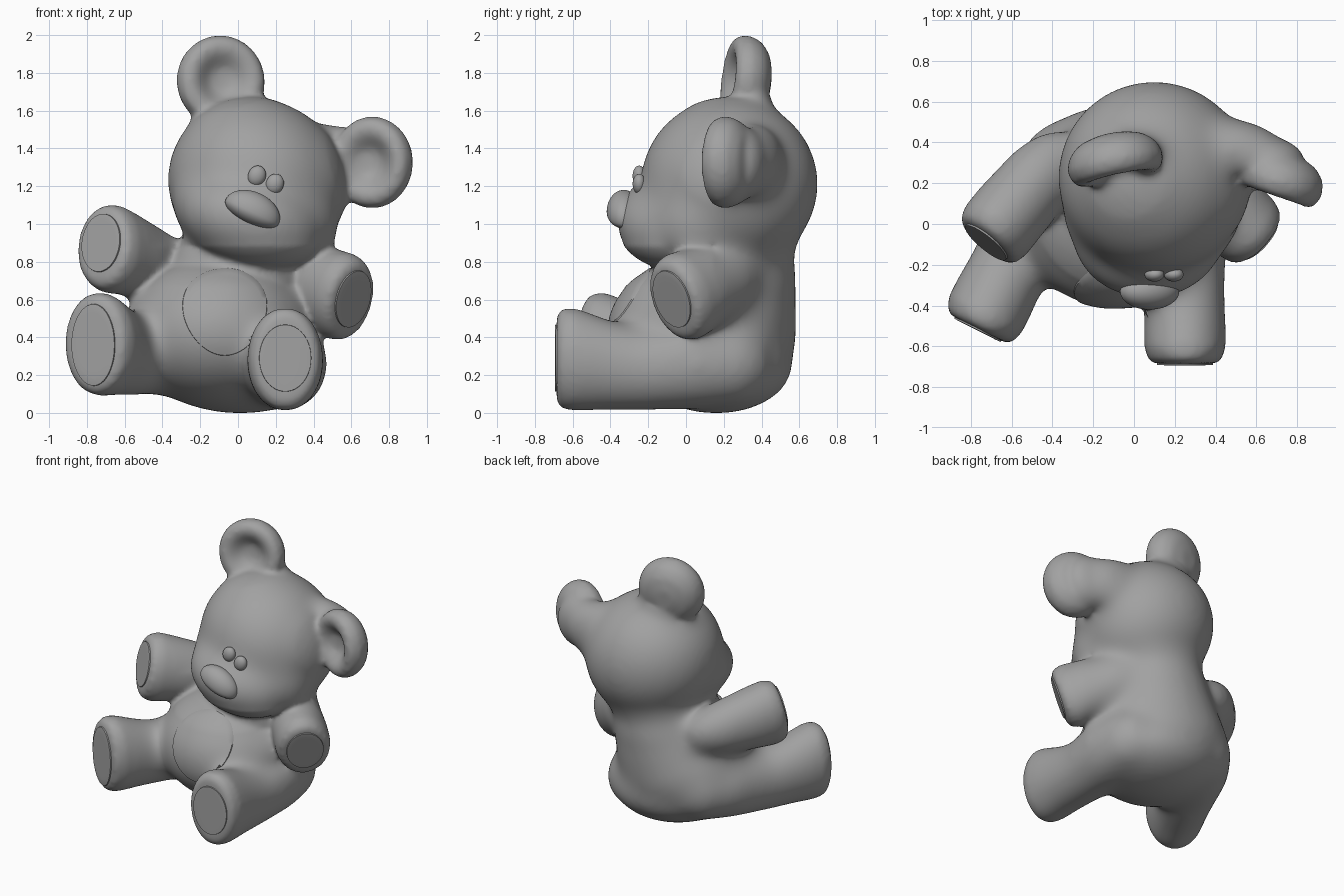
import bpy, bmesh
from math import sin, cos, pi, radians
from mathutils import Vector, Matrix
from mathutils.bvhtree import BVHTree

if "Cube" in bpy.data.objects:
    bpy.data.objects.remove(bpy.data.objects["Cube"])

Z = Vector((0, 0, 1))
GREY = bpy.data.materials.new("plush_grey")
GREY.diffuse_color = (.36, .36, .36, 1)
GREY.use_nodes = True
GREY.node_tree.nodes["Principled BSDF"].inputs["Base Color"].default_value = GREY.diffuse_color


def ball(bm, c, r, tilt=0):
    m = Matrix.Translation(c) @ Matrix.Rotation(radians(tilt), 4, 'Y') @ Matrix.Diagonal((*r, 1))
    return bmesh.ops.create_icosphere(bm, subdivisions=4, radius=1, matrix=m)['verts']


def frame(d, roll=0):
    d = Vector(d).normalized()
    s = d.cross(Z).normalized()
    u = s.cross(d)
    rot = Matrix.Rotation(radians(roll), 3, d)
    return d, rot @ s, rot @ u


def loft(bm, end, d, rings, sx=1, roll=0, seg=40):
    """Elliptic rings (distance behind end, half width, half height, lift)."""
    d, s, u = frame(d, roll)
    loops = []
    for dist, a, b, lift in rings:
        c = Vector(end) - d * dist + Z * lift
        loops.append([bm.verts.new(c + s * (a * sx * cos(2 * pi * i / seg)) + u * (b * sin(2 * pi * i / seg)))
                      for i in range(seg)])
    for p, q in zip(loops, loops[1:]):
        for i in range(seg):
            j = (i + 1) % seg
            bm.faces.new((p[i], p[j], q[j], q[i]))
    bm.faces.new(loops[0])
    bm.faces.new(loops[-1][::-1])


def add_object(me, name):
    me.shade_smooth()
    me.materials.clear()
    me.materials.append(GREY)
    ob = bpy.data.objects.new(name, me)
    bpy.context.collection.objects.link(ob)
    return ob


def finish(bm, name):
    bmesh.ops.recalc_face_normals(bm, faces=bm.faces)
    me = bpy.data.meshes.new(name)
    bm.to_mesh(me)
    bm.free()
    return add_object(me, name)


def smooth(ob, iterations, group=""):
    m = ob.modifiers.new("soften", 'SMOOTH')
    m.factor, m.iterations, m.vertex_group = .5, iterations, group


def bake(ob):
    dg = bpy.context.evaluated_depsgraph_get()
    me = bpy.data.meshes.new_from_object(ob.evaluated_get(dg))
    bpy.data.objects.remove(ob)
    return me


LEG = [(0, .15, .22, 0), (.02, .18, .26, 0), (.08, .2, .28, 0), (.25, .2, .25, -.03),
       (.45, .2, .22, -.06), (.75, .23, .24, -.03), (1, .19, .21, -.03), (1.12, .1, .12, -.03)]
ARM = [(0, .15, .185, 0), (.02, .175, .22, 0), (.08, .19, .24, 0), (.28, .19, .22, 0),
       (.45, .18, .19, 0), (.58, .14, .15, 0), (.68, .07, .08, 0)]
EAR = [(y, r, r, 0) for y, r in [(.075, .03), (.068, .07), (.04, .105), (.01, .145), (0, .185), (.02, .228),
                                 (.08, .248), (.15, .228), (.2, .165), (.225, .07)]]

# Fused plush body
bm = bmesh.new()
ball(bm, (-.1, .085, .44), (.5, .505, .4))         # belly
ball(bm, (-.05, .16, .27), (.48, .41, .26), 6)     # seat
ball(bm, (-.05, .18, .56), (.42, .41, .38))        # waist
ball(bm, (.0, .2, .72), (.38, .39, .32))           # chest
ball(bm, (.06, .3, .92), (.34, .29, .2))           # neck
ball(bm, (.1, .23, 1.225), (.485, .475, .455), 30)  # head
ball(bm, (.09, .07, 1.08), (.455, .34, .31), 15)   # cheeks
ball(bm, (.07, -.05, 1.03), (.39, .325, .25), 15)  # muzzle
ball(bm, (.0, .36, 1.59), (.18, .11, .16))         # ear roots
ball(bm, (.47, .36, 1.34), (.26, .16, .21))
ball(bm, (.65, .32, 1.335), (.18, .11, .19))

legs = [((-.765, -.515, .38), (-.45, -.89, 0)), ((.25, -.685, .3), (0, -1, 0))]
arms = [((-.725, -.09, .9), (-.6, -.75, .2), 10), ((.605, -.07, .605), (.68, -.66, -.3), 8)]
ears = [((-.075, .22, 1.78), (.2, -.95, .12), .97), ((.685, .135, 1.34), (-.33, -.94, 0), .9)]
for end, d in legs:
    loft(bm, end, d, LEG)
for end, d, roll in arms:
    loft(bm, end, d, ARM, roll=roll)
for c, d, sx in ears:
    loft(bm, c, d, EAR, sx)
raw = finish(bm, "raw_body")
rem = raw.modifiers.new("fuse", 'REMESH')
rem.mode = 'VOXEL'
rem.voxel_size = .017
smooth(raw, 9)
body = add_object(bake(raw), "fused_body")

# Broad blending everywhere but ears, limb tips and the chin crease
tips = [(Vector(t[0]), .26) for t in legs + arms] + [(Vector(t[0]), .25) for t in ears]
grp = body.vertex_groups.new(name="blend")
for v in body.data.vertices:
    p = v.co
    w = min(1, min(max(0, ((p - c).length - r) / .1) for c, r in tips))
    if .68 < p.z < .9 and p.y < .15:
        w = 0
    grp.add([v.index], w, 'REPLACE')
smooth(body, 130, "blend")
smooth(body, 3)
skin = bake(body)
skin.transform(Matrix.Translation((0, 0, -min(v.co.z for v in skin.vertices))))
add_object(skin, "bear_body")
bm = bmesh.new()
bm.from_mesh(skin)
tree = BVHTree.FromBMesh(bm)
bm.free()


def pad(name, start, d, rx, rz, roll=0, egg=0, rows=10, seg=48):
    """Sewn patch draped on the body along direction -d."""
    d, s, u = frame(d, roll)
    bm = bmesh.new()

    def point(k, a):
        x, z = k * cos(a), k * sin(a)
        o = Vector(start) + s * (x * rx * (1 + egg * z)) + u * (z * rz)
        hit, n = tree.ray_cast(o, -d, .4)[:2]
        p = hit if hit and n.dot(d) > .1 else o - d * .25
        return bm.verts.new(p + d * (.008 if k < 1 else -.015))

    mid = point(0, 0)
    prev = None
    for k in [.98 * i / rows for i in range(1, rows + 1)] + [1]:
        ring = [point(k, 2 * pi * i / seg) for i in range(seg)]
        for i in range(seg):
            j = (i + 1) % seg
            bm.faces.new((mid, ring[i], ring[j]) if prev is None else (prev[i], ring[i], ring[j], prev[j]))
        prev = ring
    ob = finish(bm, name)
    ob.data.set_sharp_from_angle(angle=radians(40))


# Patches on belly, soles and paws
pad("belly_patch", (-.07, -.48, .535), (0, -1, 0), .225, .235, egg=.15)
for side, (end, d), rx, rz, dz in zip(("left", "right"), legs, (.13, .14), (.22, .18), (-.02, -.01)):
    pad(side + "_sole", Vector(end) + Vector(d) * .1 + Z * dz, d, rx, rz)
for side, (end, d, roll) in zip(("left", "right"), arms):
    pad(side + "_paw_pad", Vector(end) + Vector(d) * .1, d, .13, .16, roll)

# Eyes seated on the face
for name, x, z in (("left_eye", .1, 1.255), ("right_eye", .195, 1.212)):
    hit = tree.ray_cast(Vector((x, -1, z)), Vector((0, 1, 0)))[0]
    bm = bmesh.new()
    ball(bm, (x, hit.y - .005, z), (.047, .035, .055), 20)
    finish(bm, name)

# Nose: domed on top, flatter below
bm = bmesh.new()
for v in ball(bm, (0, 0, 0), (.155, .09, .105)):
    if v.co.z < 0:
        v.co.z *= .62
nose = finish(bm, "nose")
nose.data.transform(Matrix.Translation((.075, -.33, 1.065)) @ Matrix.Rotation(radians(25), 4, 'Y'))
